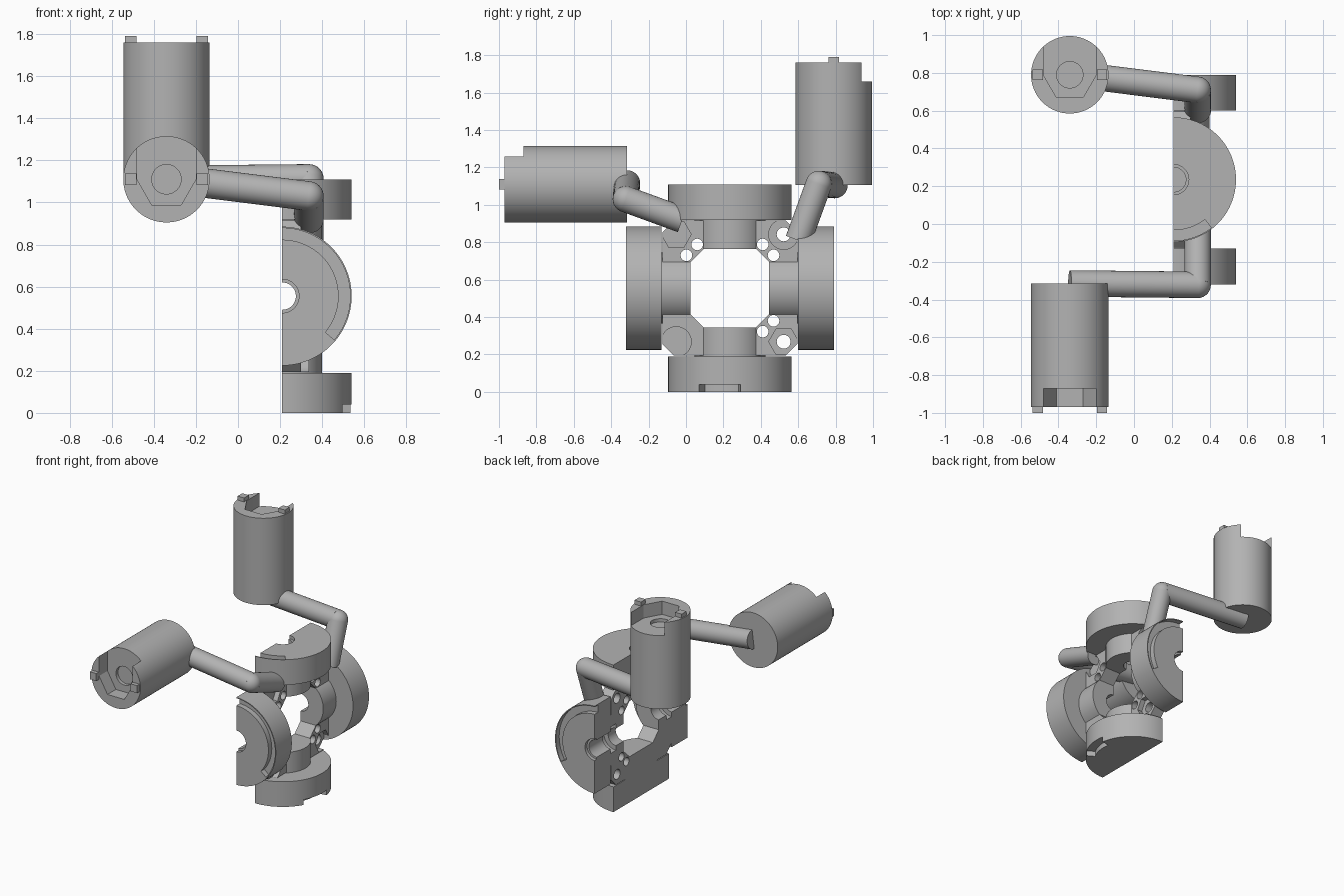
import bpy, bmesh, math
from mathutils import Matrix, Vector

if "Cube" in bpy.data.objects:
    bpy.data.objects.remove(bpy.data.objects["Cube"])

HUB = Vector((0.21, 0.235, 0.555))
grey = bpy.data.materials.new("plain grey")
grey.diffuse_color = (0.45, 0.45, 0.45, 1)
grey.use_nodes = True
grey.node_tree.nodes["Principled BSDF"].inputs["Base Color"].default_value = grey.diffuse_color


def make(name, bm):
    bmesh.ops.recalc_face_normals(bm, faces=bm.faces)
    me = bpy.data.meshes.new(name)
    bm.to_mesh(me)
    bm.free()
    ob = bpy.data.objects.new(name, me)
    bpy.context.collection.objects.link(ob)
    me.materials.append(grey)
    return ob


def prism(name, pts, z0, z1, m=Matrix()):
    """Extrude a flat outline from z0 to z1, then place it."""
    bm = bmesh.new()
    f = bm.faces.new([bm.verts.new((x, y, z0)) for x, y in pts])
    r = bmesh.ops.extrude_face_region(bm, geom=[f])
    bmesh.ops.translate(bm, vec=(0, 0, z1 - z0), verts=[v for v in r["geom"] if isinstance(v, bmesh.types.BMVert)])
    bm.transform(m)
    return make(name, bm)


def arc(r, a0, a1, n):
    return [(r * math.cos(math.radians(a0 + (a1 - a0) * i / n)),
             r * math.sin(math.radians(a0 + (a1 - a0) * i / n))) for i in range(n + 1)]


def ring(r, n=64, turn=0):
    return arc(r, turn, turn + 360, n)[:-1]


def octagon(h, c):
    return [(h, -h + c), (h, h - c), (h - c, h), (-h + c, h),
            (-h, h - c), (-h, -h + c), (-h + c, -h), (h - c, -h)]


def rect(x0, x1, y0, y1):
    return [(x0, y0), (x1, y0), (x1, y1), (x0, y1)]


def boolean(ob, tools, op="DIFFERENCE"):
    for t in tools:
        md = ob.modifiers.new("cut", "BOOLEAN")
        md.operation, md.solver, md.object = op, "EXACT", t
        bpy.context.view_layer.objects.active = ob
        bpy.ops.object.modifier_apply(modifier=md.name)
        bpy.data.objects.remove(t)


def smooth(ob):
    bpy.ops.object.select_all(action="DESELECT")
    ob.select_set(True)
    bpy.context.view_layer.objects.active = ob
    bpy.ops.object.shade_smooth_by_angle(angle=math.radians(30))


def rx(deg):
    return Matrix.Translation(HUB) @ Matrix.Rotation(math.radians(deg), 4, "X")


# local x, y, z -> world y, z, x, for outlines drawn on the cut plane
SIDE = Matrix.Translation(HUB) @ Matrix(((0, 0, 1, 0), (1, 0, 0, 0), (0, 1, 0, 0), (0, 0, 0, 1)))

# Hub frame: eight-sided plate with an open middle
hub = prism("hub_frame", octagon(0.36, 0.06), 0, 0.128, SIDE)
boolean(hub, [prism("opening", octagon(0.21, 0.07), -0.1, 0.3, SIDE)])

# Four half-round necks on the hub, each bored along its axis
SPOKES = (0, 90, 180, -90)
boolean(hub, [prism("neck", arc(0.19, -90, 90, 40), 0.21, 0.365, rx(a)) for a in SPOKES], "UNION")
boolean(hub, [prism("bore", ring(0.065), 0.1, 0.5, rx(a)) for a in SPOKES])
boolean(hub, [prism("pocket", ring(0.1), 0.30, 0.4, rx(a)) for a in SPOKES])

# Corner bolt holes, with round or six-sided seats, and paired small holes
for sy in (-1, 1):
    for sz in (-1, 1):
        def spot(y, z):
            return SIDE @ Matrix.Translation((sy * y, sz * z, 0))
        sides = 6 if sy != sz else 48
        boolean(hub, [prism("seat", ring(0.08, sides, 0), 0.09, 0.3, spot(0.287, 0.287)),
                      prism("bolt_hole", ring(0.037, 32), -0.1, 0.3, spot(0.287, 0.287)),
                      prism("small_hole", ring(0.031, 32), -0.1, 0.3, spot(0.175, 0.233)),
                      prism("small_hole", ring(0.031, 32), -0.1, 0.3, spot(0.233, 0.175))])
smooth(hub)

# Half discs: spoke angle, groove start, groove end, groove outer radius
for name, a, g0, g1, ro in (("top_disc", 0, -95, -52, 0.323), ("front_disc", 90, -40, 95, 0.323),
                            ("bottom_disc", 180, -10, 30, 0.36), ("back_disc", -90, -95, 30, 0.323)):
    disc = prism(name, arc(0.33, -90, 90, 64), 0.365, 0.555, rx(a))
    groove = arc(0.268, g0, g1, 40) + arc(ro, g1, g0, 40)
    boolean(disc, [prism("bore", ring(0.065), 0.3, 0.6, rx(a)),
                   prism("rim_bore", ring(0.08), 0.53, 0.6, rx(a)),
                   prism("groove", groove, 0.515, 0.6, rx(a))])
    smooth(disc)


def rod(name, p, q, m, r=0.07):
    p, q = Vector(p), Vector(q)
    place = m @ Matrix.Translation(p) @ (q - p).to_track_quat("Z", "Y").to_matrix().to_4x4()
    ob = prism(name, ring(r, 48), 0, (q - p).length, place)
    smooth(ob)


# Two identical arms, the second a quarter turn about the hub
for side, turn in (("front", 0), ("back", -90)):
    m = rx(turn) @ Matrix.Translation(-HUB)
    # Canister, built along local z pointing away from the arm
    can = m @ Matrix.Translation((-0.34, -0.315, 1.11)) @ Matrix.Rotation(math.radians(90), 4, "X")
    body = prism(side + "_canister", ring(0.205, 96), 0, 0.655, can)
    boolean(body, [prism("socket", ring(0.14, 6), 0.555, 0.8, can),
                   prism("slot", rect(-0.14, 0.14, 0, 0.3), 0.555, 0.8, can),
                   prism("centre_hole", ring(0.07, 48), 0.53, 0.6, can)])
    smooth(body)
    for s, label in ((-1, "left"), (1, "right")):
        c = 0.17 * s
        prism(f"{side}_{label}_tab", rect(c - 0.027, c + 0.027, -0.028, 0.028), 0.64, 0.685, can)
    # Upper and lower rods with a rounded elbow
    elbow = (0.337, -0.322, 1.03)
    rod(side + "_upper_rod", (-0.34, -0.315, 1.115), elbow, m)
    rod(side + "_lower_rod", elbow, (0.337, -0.02, 0.92), m)
    bm = bmesh.new()
    bmesh.ops.create_uvsphere(bm, u_segments=32, v_segments=16, radius=0.07)
    bm.transform(m @ Matrix.Translation(elbow))
    smooth(make(side + "_elbow", bm))
